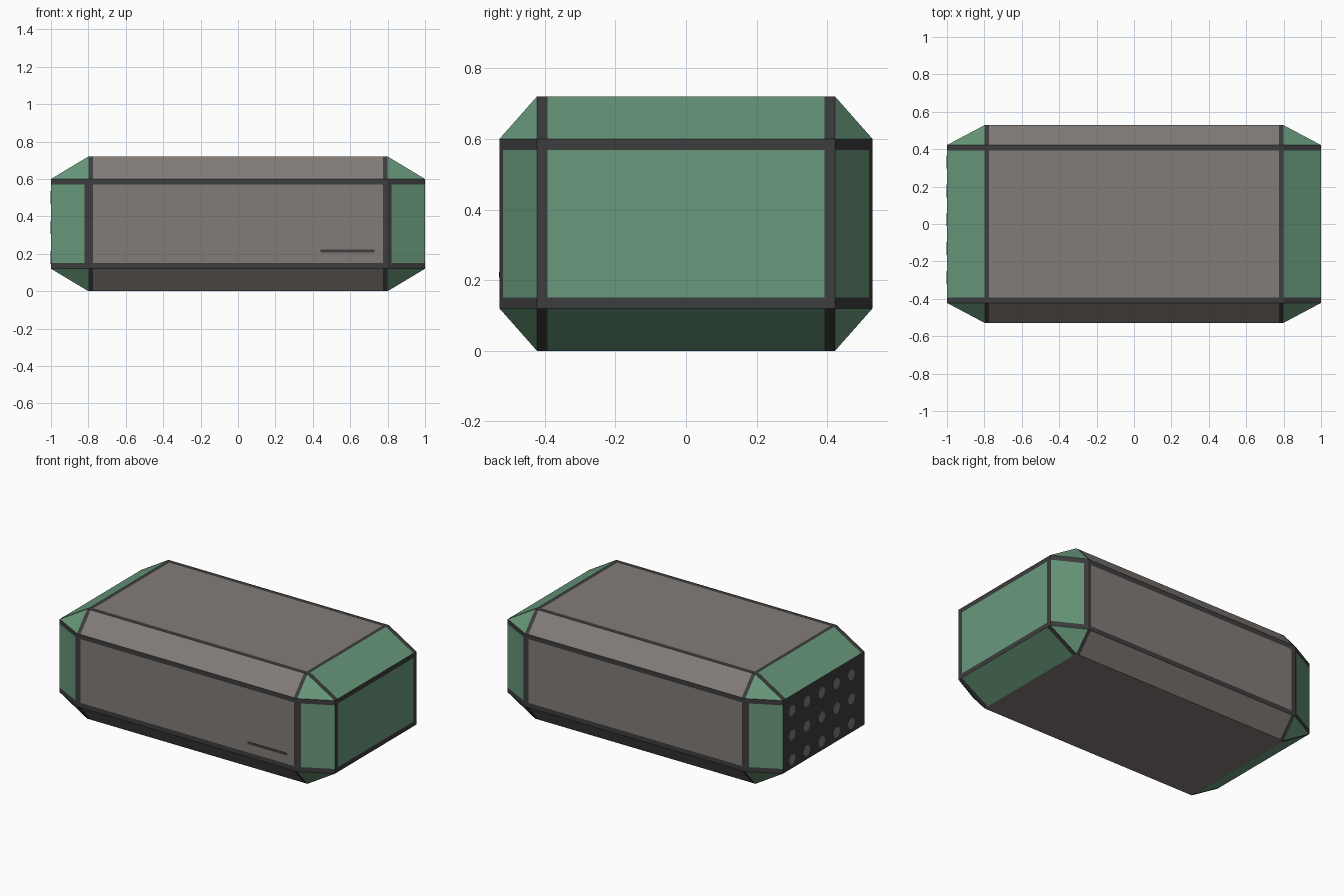
import bpy, bmesh
from mathutils import Vector, Matrix

if "Cube" in bpy.data.objects:
    bpy.data.objects.remove(bpy.data.objects["Cube"])


def material(name, rgb):
    m = bpy.data.materials.new(name)
    m.diffuse_color = (*rgb, 1)
    m.use_nodes = True
    m.node_tree.nodes["Principled BSDF"].inputs["Base Color"].default_value = m.diffuse_color
    return m


GREY = material("warm grey panel", (0.227, 0.202, 0.188))
GREEN = material("green panel", (0.138, 0.315, 0.196))
DARK = material("dark trim", (0.047, 0.047, 0.047))
DOT = material("mid grey dot", (0.20, 0.20, 0.20))


def finish(bm, name, mats):
    me = bpy.data.meshes.new(name)
    bm.to_mesh(me)
    bm.free()
    ob = bpy.data.objects.new(name, me)
    bpy.context.collection.objects.link(ob)
    for m in mats:
        me.materials.append(m)
    return ob


# Chamfered crate body: hull of the six inset box sides
MID = 0.36
outer = Vector((1.0, 0.528, 0.36))
inner = Vector((0.8, 0.422, 0.24))
bm = bmesh.new()
for axis in range(3):
    for sx in (-1, 1):
        for sy in (-1, 1):
            for sz in (-1, 1):
                p = Vector((sx, sy, sz)) * inner
                p[axis] *= outer[axis] / inner[axis]
                bm.verts.new(p)
bmesh.ops.convex_hull(bm, input=bm.verts[:])
bmesh.ops.dissolve_limit(bm, angle_limit=0.02, verts=bm.verts[:], edges=bm.edges[:])

# Cut lines for the trim bands between panels
margin = Vector((0.775, 0.392, 0.209))
SIDE_TRIM = 0.82
cuts = [(0, SIDE_TRIM)] + [(a, margin[a]) for a in range(3)]
for axis, dist in cuts:
    for s in (-1, 1):
        n = Vector((0, 0, 0))
        n[axis] = 1
        bmesh.ops.bisect_plane(bm, geom=bm.verts[:] + bm.edges[:] + bm.faces[:],
                               plane_co=n * dist * s, plane_no=n)

bmesh.ops.recalc_face_normals(bm, faces=bm.faces[:])
# Panels are green toward the ends, grey elsewhere; outer bands are dark
for f in bm.faces:
    n, c = f.normal, f.calc_center_median()
    green = abs(n.x) > 0.1
    trim = any(abs(n[a]) < 0.01 and abs(c[a]) > margin[a] for a in range(3))
    if green and abs(n.y) > 0.1 and abs(n.z) < 0.01 and abs(c.x) < SIDE_TRIM:
        trim = True
    if n.z < -0.99:
        trim = False
    if n.x < -0.99:
        trim = True
    f.material_index = 2 if trim else (1 if green else 0)
bmesh.ops.translate(bm, verts=bm.verts[:], vec=(0, 0, MID))
finish(bm, "crate_body", [GREY, GREEN, DARK])

# Grid of round dots on the dark left end
bm = bmesh.new()
turn = Matrix.Rotation(1.5707963, 4, 'Y')
for col in range(5):
    for row in range(3):
        pos = Vector((-1.0, -0.285 + col * 0.154, 0.18 + row * 0.16))
        bmesh.ops.create_cone(bm, cap_ends=True, segments=16, radius1=0.035,
                              radius2=0.035, depth=0.004,
                              matrix=Matrix.Translation(pos) @ turn)
finish(bm, "end_dots", [DOT])

# Thin dark scratch on the front panel
bm = bmesh.new()
bmesh.ops.create_cube(bm, size=1, matrix=Matrix.Translation((0.585, -0.528, 0.215))
                      @ Matrix.Diagonal((0.29, 0.004, 0.016, 1)))
finish(bm, "front_scratch", [DARK])
